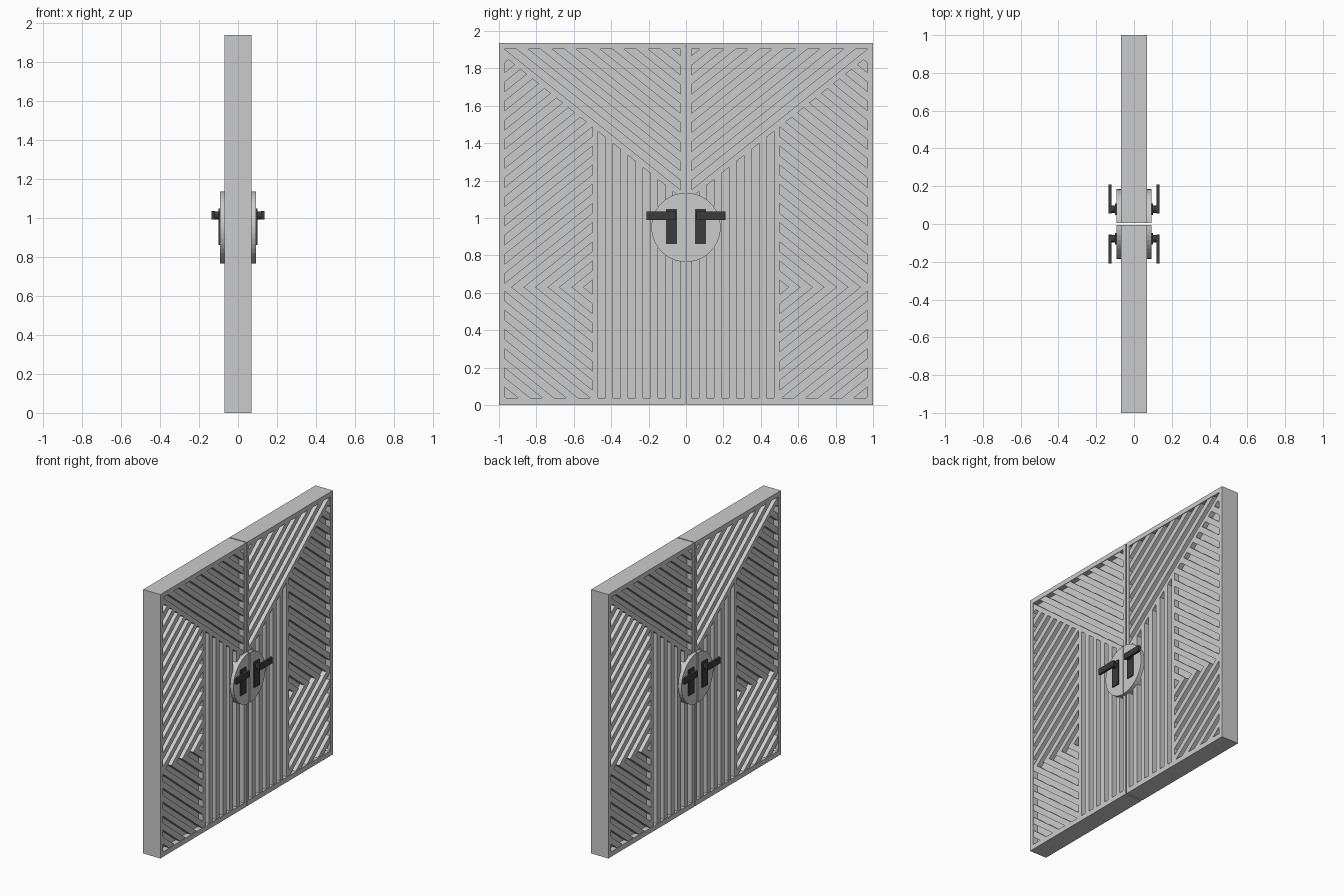
import bpy, bmesh, math

if "Cube" in bpy.data.objects:
    bpy.data.objects.remove(bpy.data.objects["Cube"])

S = 0.8                          # slope of the diagonal grooves
LEN = math.hypot(S, 1)
Y0, Y1, Z0, Z1 = 0.03, 0.97, 0.037, 1.903   # panel opening of the +y leaf
BAND, PITCH = 0.04, 0.08
AXIS, COL = 0.63, 0.5            # chevron axis height, outer column start
FLOOR, RIDGE, HALF = 0.03, 0.066, 0.07


def clip(poly, n, d):
    """Keep the part of a convex (y, z) polygon where n.p <= d."""
    out = []
    for i, p in enumerate(poly):
        q = poly[(i + 1) % len(poly)]
        a = n[0] * p[0] + n[1] * p[1] - d
        b = n[0] * q[0] + n[1] * q[1] - d
        if a <= 0:
            out.append(p)
        if a * b < 0:
            t = a / (a - b)
            out.append((p[0] + t * (q[0] - p[0]), p[1] + t * (q[1] - p[1])))
    return out


def strip(poly, n, lo, hi):
    return clip(clip(poly, n, hi), (-n[0], -n[1]), -lo)


def rect(y0, y1, z0, z1):
    return [(y0, z0), (y1, z0), (y1, z1), (y0, z1)]


def prism(bm, poly, x0, x1, back=True):
    if len(poly) < 3:
        return
    a = [bm.verts.new((x0, y, z)) for y, z in poly]
    b = [bm.verts.new((x1, y, z)) for y, z in poly]
    bm.faces.new(b)
    if back:
        bm.faces.new(a[::-1])
    for i in range(len(a)):
        j = (i + 1) % len(a)
        bm.faces.new((a[i], a[j], b[j], b[i]))


def finish(bm, name, both_sides=False, mat=None):
    me = bpy.data.meshes.new(name)
    bm.to_mesh(me)
    bm.free()
    ob = bpy.data.objects.new(name, me)
    bpy.context.collection.objects.link(ob)
    m = ob.modifiers.new("mirror", 'MIRROR')
    m.use_axis = (both_sides, True, False)
    m.use_mirror_merge = False
    if mat:
        me.materials.append(mat)
    return ob


# Leaf frames: a ring through the full thickness
bm = bmesh.new()
rings = [[bm.verts.new((x, y, z)) for y, z in r]
         for x in (-HALF, HALF)
         for r in (rect(0.004, 1, 0, 1.937), rect(Y0, Y1, Z0, Z1))]
bo, bi, fo, fi = rings
for i in range(4):
    j = (i + 1) % 4
    bm.faces.new((fo[i], fo[j], fi[j], fi[i]))
    bm.faces.new((bo[j], bo[i], bi[i], bi[j]))
    bm.faces.new((bo[i], bo[j], fo[j], fo[i]))
    bm.faces.new((bi[j], bi[i], fi[i], fi[j]))
finish(bm, "door_frame")

# Groove floor
bm = bmesh.new()
prism(bm, rect(Y0, Y1, Z0, Z1), -FLOOR, FLOOR)
finish(bm, "door_core")

# Raised ridges left between the grooves
bm = bmesh.new()
ridges = []
up = (-S / LEN, 1 / LEN)
c1 = (Z1 - S * Y1) / LEN
c0 = c1 - 0.031
whole = rect(Y0, Y1, Z0, Z1)

# upper triangle, parallel to the main diagonal
for k in range(9):
    lo = c1 + BAND + k * PITCH
    ridges.append(strip(whole, up, lo, lo + BAND))
ridges.append(strip(whole, up, c0, c1))

# inner vertical ridges
lower = clip(whole, up, c0)
for k in range(6):
    y = 0.07 + k * PITCH
    ridges.append(strip(lower, (1, 0), y, min(y + BAND, COL)))

# outer column of chevrons mirrored about the axis height
g0 = (AXIS + S * COL) / LEN
outer = clip(lower, (-1, 0), -COL)
for sign in (1, -1):
    half = clip(outer, (0, -sign), -sign * AXIS)
    n = (S / LEN, sign / LEN)
    shift = 0 if sign == 1 else -2 * AXIS / LEN
    for k in range(-1, 18):
        lo = g0 + 0.03 + k * PITCH + shift
        ridges.append(strip(half, n, lo, lo + BAND))
for r in ridges:
    prism(bm, r, FLOOR, RIDGE, back=False)
finish(bm, "door_ridges", both_sides=True)

# Round lock boss, one half per leaf
bm = bmesh.new()
R, ZC = 0.185, 0.95
arc = [(R * math.cos(t), ZC + R * math.sin(t))
       for t in (-math.pi / 2 + math.pi * i / 20 for i in range(21))]
prism(bm, clip(arc, (-1, 0), -0.004), -0.093, 0.093)
finish(bm, "lock_boss")

# Dark handles: plate, neck and lever on both faces
dark = bpy.data.materials.new("dark_metal")
dark.diffuse_color = (0.045, 0.045, 0.045, 1)
dark.use_nodes = True
dark.node_tree.nodes["Principled BSDF"].inputs["Base Color"].default_value = dark.diffuse_color
bm = bmesh.new()
prism(bm, rect(0.047, 0.108, 0.86, 1.048), 0.09, 0.101)
finish(bm, "handle_plate", True, dark)
bm = bmesh.new()
prism(bm, [(0.078 + 0.02 * math.cos(i * math.pi / 8),
            1.012 + 0.02 * math.sin(i * math.pi / 8)) for i in range(16)], 0.1, 0.122)
finish(bm, "handle_neck", True, dark)
bm = bmesh.new()
prism(bm, rect(0.055, 0.21, 0.99, 1.034), 0.119, 0.135)
finish(bm, "handle_lever", True, dark)
